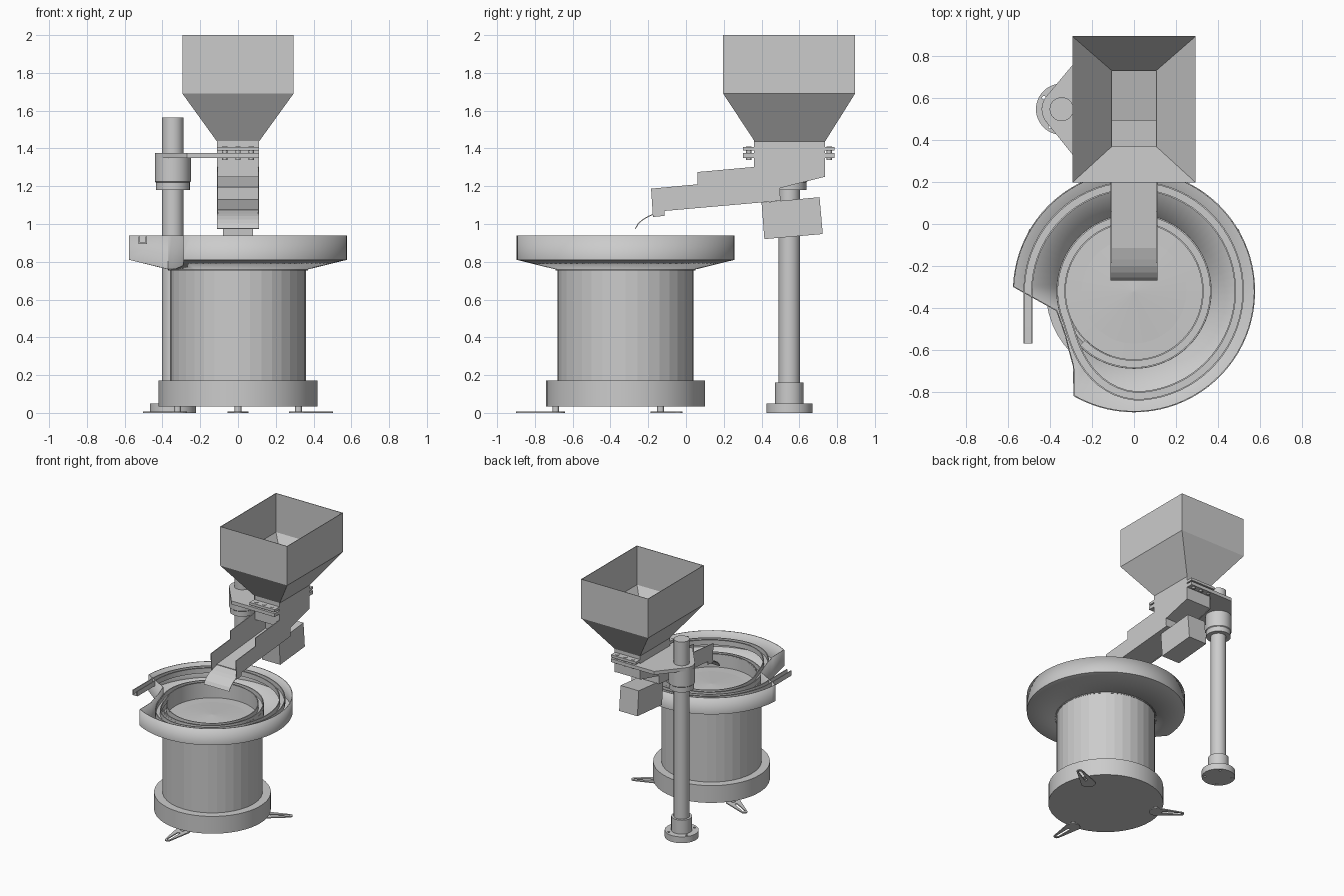
import bpy, bmesh
from math import sin, cos, pi, radians, hypot

if "Cube" in bpy.data.objects:
    bpy.data.objects.remove(bpy.data.objects["Cube"])

CY = -0.32          # bowl axis is at x = 0, y = CY
COL = (-0.345, 0.547)  # support column axis


def make(name, verts, faces, thick=0, smooth=False):
    me = bpy.data.meshes.new(name)
    me.from_pydata(verts, [], faces)
    bm = bmesh.new()
    bm.from_mesh(me)
    bmesh.ops.recalc_face_normals(bm, faces=bm.faces)
    bm.to_mesh(me)
    bm.free()
    ob = bpy.data.objects.new(name, me)
    bpy.context.collection.objects.link(ob)
    if thick:
        m = ob.modifiers.new("thickness", 'SOLIDIFY')
        m.thickness = thick
        m.offset = -1
    if smooth:
        bpy.ops.object.select_all(action='DESELECT')
        ob.select_set(True)
        bpy.context.view_layer.objects.active = ob
        bpy.ops.object.shade_smooth_by_angle(angle=radians(30))
    return ob


def loft(name, rings, closed=True, cap0=False, cap1=False, **kw):
    """Skin a list of equally long vertex rings."""
    n = len(rings[0])
    verts = [v for r in rings for v in r]
    faces = []
    for k in range(len(rings) - 1):
        for i in range(n if closed else n - 1):
            j = (i + 1) % n
            faces.append((k*n + i, k*n + j, (k+1)*n + j, (k+1)*n + i))
    if cap0:
        faces.append(tuple(range(n)))
    if cap1:
        faces.append(tuple(range((len(rings) - 1)*n, len(rings)*n)))
    return make(name, verts, faces, **kw)


def lathe(name, prof, c=(0, CY), n=48, caps=True, **kw):
    rings = [[(c[0] + r*cos(2*pi*i/n), c[1] + r*sin(2*pi*i/n), z) for i in range(n)] for r, z in prof]
    return loft(name, rings, cap0=caps, cap1=caps, **kw)


def prism_x(name, pts, x0, x1):
    return loft(name, [[(x, y, z) for y, z in pts] for x in (x0, x1)], cap0=True, cap1=True)


def prism_z(name, pts, z0, z1):
    return loft(name, [[(x, y, z) for x, y in pts] for z in (z0, z1)], cap0=True, cap1=True)


def rect(x0, x1, y0, y1):
    return [(x0, y0), (x1, y0), (x1, y1), (x0, y1)]


# Drum and base of the vibrating bowl
lathe("drive_drum", [(0.36, 0.16), (0.36, 0.757)], n=36)
lathe("drum_base", [(0.42, 0.035), (0.42, 0.172)], n=48, smooth=True)

# Three slotted feet with bolts
for k, deg in enumerate((30, 150, 270)):
    a = radians(deg)
    outer, slot = [], []
    for i in range(24):
        t = -pi/2 + 2*pi*(i + 0.5)/24
        tip = i < 12
        for loop, c, r in ((outer, 0.557 if tip else 0.375, 0.022 if tip else 0.055),
                           (slot, 0.55 if tip else 0.425, 0.011)):
            u, v = c + r*cos(t), r*sin(t)
            loop.append((u*cos(a) - v*sin(a), CY + u*sin(a) + v*cos(a)))
    rings = [[(x, y, z) for x, y in lp]
             for lp, z in ((outer, 0), (outer, 0.008), (slot, 0.008), (slot, 0), (outer, 0))]
    loft(f"foot_plate_{k}", rings)
    lathe(f"foot_bolt_{k}", [(0.018, 0.006), (0.018, 0.04)],
          c=(0.37*cos(a), CY + 0.37*sin(a)), n=16)

# Outer pan: round rim with a notch on the left, as (angle, radius)
outline = [(radians(240 + 298*i/70), 0.577) for i in range(71)]
outline += [(radians(d), r) for d, r in
            ((194.4, 0.382), (204, 0.382), (213, 0.392), (222, 0.42), (231, 0.462))]


def pan_ring(f):
    return [(f(r)[0]*cos(a), CY + f(r)[0]*sin(a), f(r)[1]) for a, r in outline]


loft("outer_pan", [pan_ring(lambda r: (0.34, 0.752)),
                   pan_ring(lambda r: (r, 0.755 + (r - 0.36)*0.255)),
                   pan_ring(lambda r: (r, 0.94))], thick=0.006, smooth=True)

# Inner bowl: gently domed floor and wall
lathe("bowl_floor", [(0.345, 0.765), (0.25, 0.768), (0.002, 0.785)], n=36)
lathe("bowl_inner_wall", [(0.326, 0.762), (0.326, 0.87), (0.332, 0.87), (0.332, 0.762)],
      n=64, caps=False, smooth=True)
lathe("bowl_outer_wall", [(0.364, 0.755), (0.364, 0.85), (0.37, 0.85), (0.37, 0.755)],
      n=64, caps=False, smooth=True)

# Spiral track: one inner turn, swings outward, outer turn, straight exit
path = []
for i in range(136):
    d = 225 + 5*i
    t = min(max((d - 560)/75, 0), 1)
    r = 0.347 + 0.153*t*t*(3 - 2*t) + 0.005*max(d - 635, 0)/265
    z = 0.82 + 0.075*(d - 225)/675
    path.append((r*cos(radians(d)), CY + r*sin(radians(d)), z))
path.append((-0.505, -0.57, 0.895))
U = [(-.022, .04), (-.022, 0), (.022, 0), (.022, .04),
     (.015, .04), (.015, .006), (-.015, .006), (-.015, .04)]
rings = []
for i, (x, y, z) in enumerate(path):
    p, q = path[max(i - 1, 0)], path[min(i + 1, len(path) - 1)]
    dx, dy = q[0] - p[0], q[1] - p[1]
    l = hypot(dx, dy)
    rings.append([(x + o*dy/l, y - o*dx/l, z + h) for o, h in U])
loft("spiral_track", rings, cap0=True, cap1=True, smooth=True)

# Support column with drilled foot disc and clamp
foot = lathe("column_foot", [(0.122, 0), (0.122, 0.05)], c=COL, smooth=True)
for k in range(4):
    a = radians(55 + 90*k + 92)
    cut = lathe(f"foot_hole_cutter_{k}", [(0.009, -0.02), (0.009, 0.08)],
                c=(COL[0] + 0.1*cos(a), COL[1] + 0.1*sin(a)), n=12)
    cut.hide_render = True
    cut.hide_set(True)
    m = foot.modifiers.new("hole", 'BOOLEAN')
    m.object = cut
    m.operation = 'DIFFERENCE'
    m.solver = 'EXACT'
lathe("column_socket", [(0.075, 0.05), (0.075, 0.16)], c=COL, smooth=True)
lathe("column", [(0.057, 0.1), (0.057, 1.565)], c=COL, n=32, smooth=True)
lathe("column_clamp", [(0.09, 1.18), (0.09, 1.22), (0.095, 1.225), (0.095, 1.352)], c=COL, smooth=True)

# Bracket plate from column to hopper neck (split around the neck)
arc = [(COL[0] + 0.095*cos(radians(d)), COL[1] + 0.095*sin(radians(d))) for d in range(140, 221, 10)]
prism_z("bracket_plate", [(-0.11, 0.302), (-0.11, 0.785), (-0.27, 0.785)] + arc + [(-0.27, 0.302)],
        1.35, 1.377)
for side, (y0, y1) in (("front", (0.302, 0.362)), ("rear", (0.733, 0.785))):
    prism_z(f"bracket_tab_{side}", rect(-0.11, 0.11, y0, y1), 1.35, 1.377)
    prism_z(f"hopper_flange_{side}", rect(-0.11, 0.11, y0, y1), 1.388, 1.408)
    for k, x in enumerate((-0.07, 0, 0.07)):
        lathe(f"flange_bolt_{side}_{k}", [(0.014, 1.34), (0.014, 1.411)], c=(x, (y0 + y1)/2), n=12)

# Hopper: open box tapering to the neck
loft("hopper", [[(x, y, z) for x, y in rect(*b)] for z, b in
                ((1.435, (-0.11, 0.11, 0.365, 0.735)),
                 (1.69, (-0.294, 0.294, 0.197, 0.895)),
                 (2.0, (-0.294, 0.294, 0.197, 0.895)))], thick=0.006)

# Feed tray: stepped side walls, floor, neck front wall, curved lip
side = [(0.36, 1.44), (0.36, 1.302), (0.06, 1.275), (0.06, 1.21), (-0.185, 1.187), (-0.175, 1.037),
        (-0.115, 1.043), (-0.115, 1.069), (0.5, 1.123), (0.497, 1.19), (0.735, 1.25), (0.735, 1.44)]
for nm, x in (("left", -0.112), ("right", 0.106)):
    prism_x(f"tray_side_{nm}", side, x, x + 0.006)


def strip(name, pts):
    loft(name, [[(x, y, z) for y, z in pts] for x in (-0.111, 0.111)], closed=False, thick=0.005)


strip("tray_floor", [(0.733, 1.44), (0.733, 1.252), (0.497, 1.192), (0.5, 1.127), (-0.115, 1.073)])
strip("neck_front_wall", [(0.362, 1.44), (0.362, 1.25)])
strip("tray_lip", [(-0.115, 1.073), (-0.17, 1.055), (-0.2, 1.043), (-0.23, 1.025), (-0.255, 1.003), (-0.27, 0.977)])

# Vibrator motor box below the tray
prism_x("vibrator_motor", [(0.40, 1.113), (0.707, 1.142), (0.724, 0.947), (0.415, 0.92)], -0.08, 0.08)
